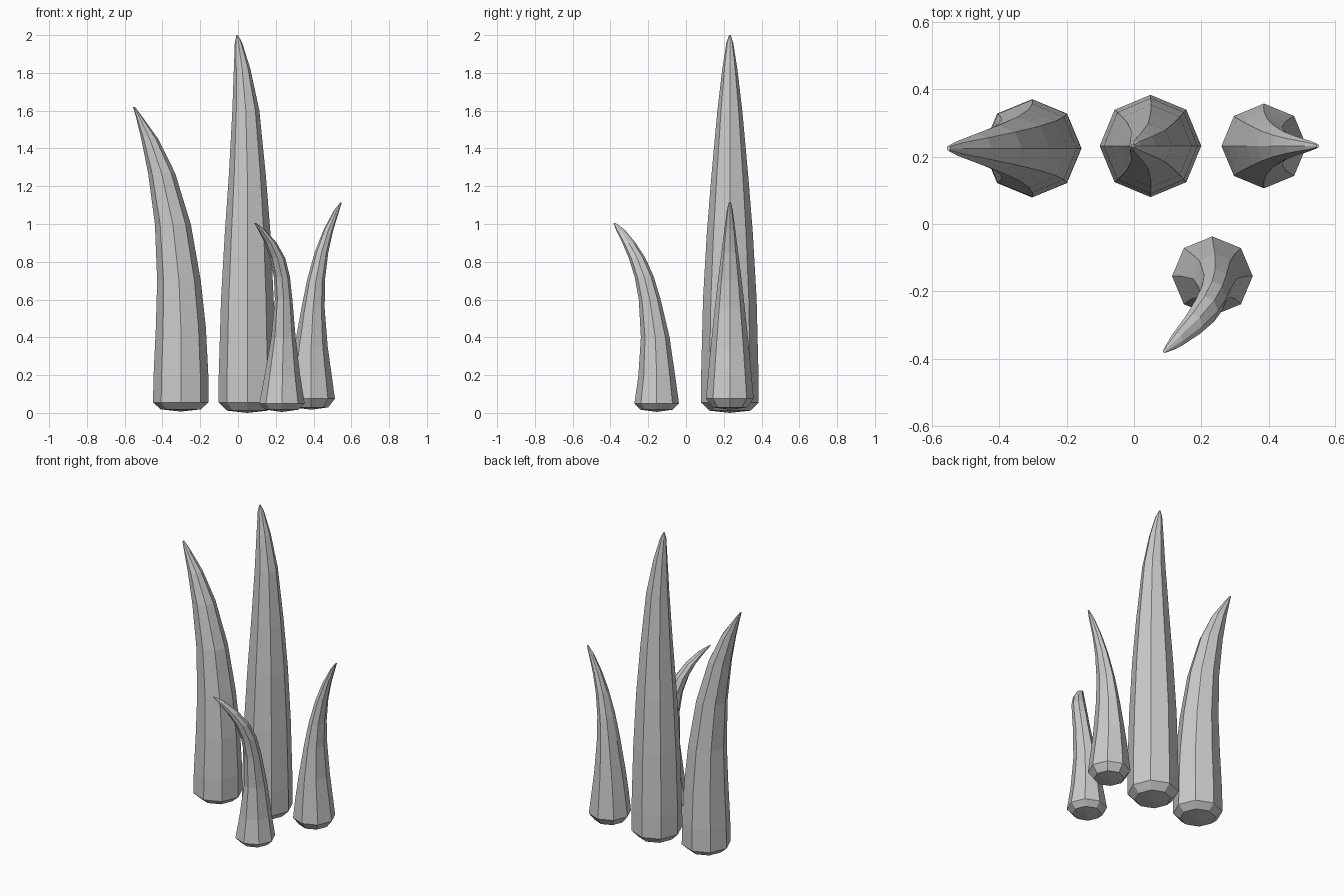
import bpy, bmesh, math

SIDES = 8


def horn(name, y, base, stations, lean_y=None):
    """Loft octagon rings; each station is (z, x_min, x_max, half_depth)."""
    bm = bmesh.new()
    z0, a, b, d = stations[0]
    cx, r = (a + b) / 2, (b - a) / 2
    # chamfered foot ring below the first station
    rings = [(base + 0.012, cx - r * 0.72, cx + r * 0.72, d * 0.72)] + stations
    offs = [0] + (lean_y or [0] * len(stations))
    loops = []
    for (z, x0, x1, ry), oy in zip(rings, offs):
        c, rx = (x0 + x1) / 2, (x1 - x0) / 2
        loops.append([bm.verts.new((c + rx * math.cos(i * math.tau / SIDES),
                                    y + oy + ry * math.sin(i * math.tau / SIDES), z))
                      for i in range(SIDES)])
    for lo, hi in zip(loops, loops[1:]):
        for i in range(SIDES):
            j = (i + 1) % SIDES
            bm.faces.new((lo[i], lo[j], hi[j], hi[i]))
    # shallow pointed underside and closed tip
    pole = bm.verts.new((cx, y, base))
    for i in range(SIDES):
        bm.faces.new((pole, loops[0][(i + 1) % SIDES], loops[0][i]))
    bm.faces.new(loops[-1])
    bmesh.ops.recalc_face_normals(bm, faces=bm.faces)
    mesh = bpy.data.meshes.new(name)
    bm.to_mesh(mesh)
    bm.free()
    obj = bpy.data.objects.new(name, mesh)
    bpy.context.collection.objects.link(obj)


# tall middle horn
horn("middle_horn", 0.232, 0.0, [
    (0.055, -0.102, 0.200, 0.152), (0.20, -0.102, 0.200, 0.152),
    (0.60, -0.090, 0.189, 0.142), (0.95, -0.070, 0.172, 0.122),
    (1.25, -0.049, 0.148, 0.098), (1.60, -0.030, 0.113, 0.066),
    (1.82, -0.022, 0.066, 0.040), (1.96, -0.017, 0.022, 0.018),
    (2.00, -0.008, 0.000, 0.004)])

# left horn, bending left
horn("left_horn", 0.225, 0.007, [
    (0.055, -0.450, -0.156, 0.146), (0.20, -0.447, -0.157, 0.145),
    (0.45, -0.435, -0.170, 0.132), (0.70, -0.428, -0.197, 0.116),
    (1.00, -0.440, -0.250, 0.094), (1.27, -0.476, -0.333, 0.068),
    (1.45, -0.512, -0.422, 0.044), (1.57, -0.541, -0.508, 0.022),
    (1.62, -0.556, -0.546, 0.008)])

# right horn, bending right
horn("right_horn", 0.232, 0.017, [
    (0.075, 0.260, 0.513, 0.126), (0.20, 0.275, 0.496, 0.115),
    (0.35, 0.299, 0.475, 0.101), (0.55, 0.335, 0.459, 0.080),
    (0.70, 0.365, 0.460, 0.063), (0.85, 0.406, 0.478, 0.044),
    (0.97, 0.453, 0.505, 0.029), (1.07, 0.507, 0.536, 0.016),
    (1.115, 0.542, 0.550, 0.006)])

# small front horn, bending forward and left
horn("front_horn", -0.155, 0.005, [
    (0.05, 0.113, 0.353, 0.118), (0.20, 0.141, 0.329, 0.097),
    (0.40, 0.176, 0.305, 0.076), (0.60, 0.195, 0.288, 0.058),
    (0.72, 0.190, 0.275, 0.051), (0.82, 0.170, 0.250, 0.044),
    (0.90, 0.142, 0.205, 0.035), (0.97, 0.106, 0.144, 0.023),
    (1.005, 0.086, 0.096, 0.006)],
    [0, 0.0, -0.008, -0.037, -0.066, -0.104, -0.147, -0.193, -0.223])
